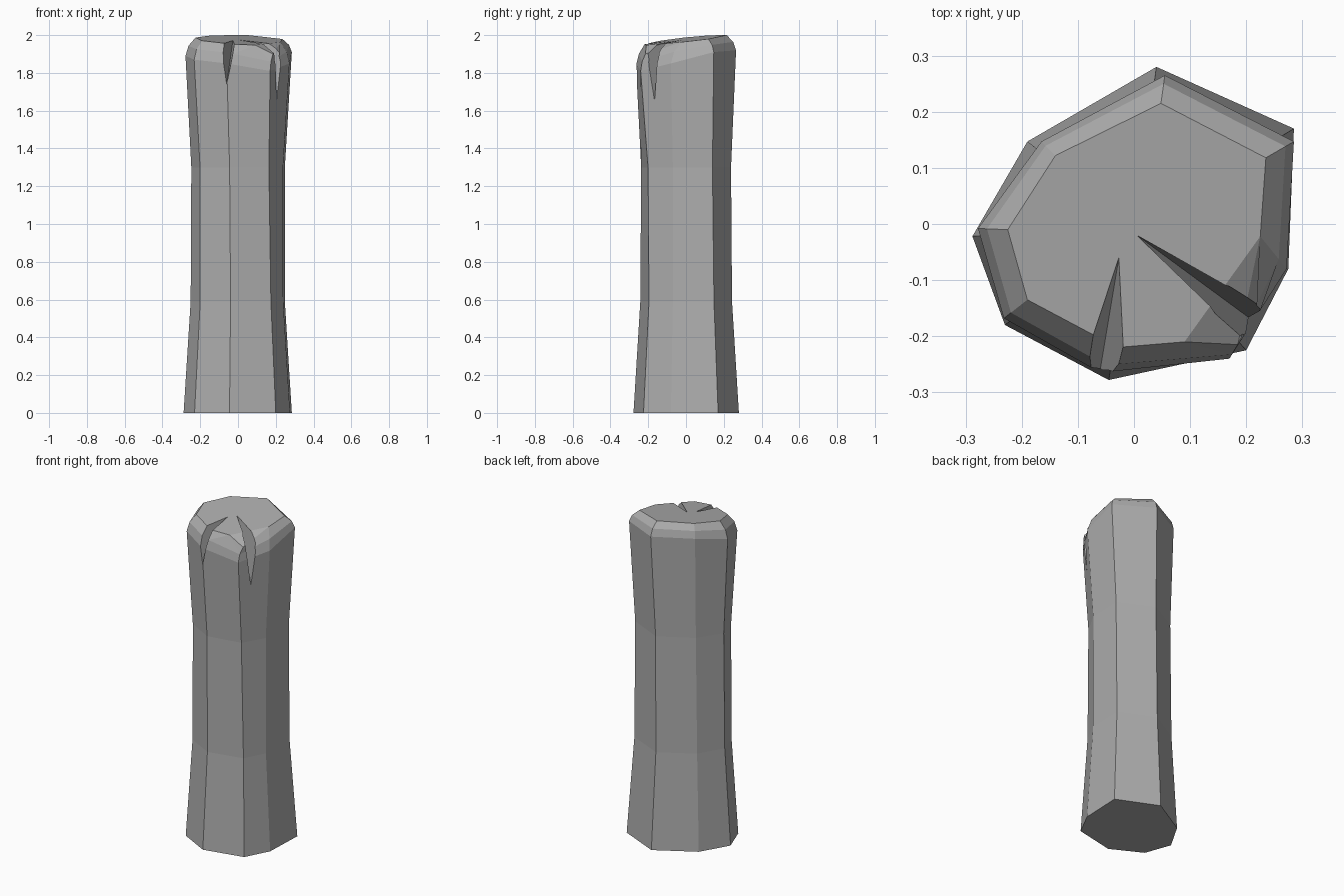
import bpy
import bmesh
from mathutils import Vector

default_cube = bpy.data.objects.get("Cube")
if default_cube:
    bpy.data.objects.remove(default_cube, do_unlink=True)

# Single stone colour
stone = bpy.data.materials.new("stone_grey")
stone.use_nodes = True
stone_colour = (0.42, 0.42, 0.42, 1.0)
stone.diffuse_color = stone_colour
stone.node_tree.nodes["Principled BSDF"].inputs["Base Color"].default_value = stone_colour


def link_mesh(name, bm):
    """Turn a bmesh into a flat shaded stone object."""
    bmesh.ops.recalc_face_normals(bm, faces=bm.faces)
    mesh = bpy.data.meshes.new(name)
    bm.to_mesh(mesh)
    bm.free()
    mesh.materials.append(stone)
    obj = bpy.data.objects.new(name, mesh)
    bpy.context.collection.objects.link(obj)
    return obj


def cap_point(x, y):
    """Point on the gently tilted top plane."""
    return Vector((x, y, 1.977 - 0.05 * x + 0.12 * y))


def at_height(point, z, scale):
    return Vector((point.x * scale, point.y * scale, z))


# Irregular eight-sided outlines: foot, shoulder and cap edge
foot = [Vector((x, y, 0)) for x, y in (
    (0.04, 0.28), (0.285, 0.17), (0.275, -0.08), (0.2, -0.225),
    (-0.045, -0.278), (-0.23, -0.18), (-0.288, -0.022), (-0.19, 0.147))]
shoulder = [Vector(p) for p in (
    (0.055, 0.265, 1.92), (0.285, 0.147, 1.91), (0.272, -0.08, 1.85), (0.17, -0.24, 1.81),
    (-0.06, -0.265, 1.85), (-0.232, -0.168, 1.87), (-0.278, -0.008, 1.89), (-0.165, 0.147, 1.92))]
cap = [cap_point(x, y) for x, y in (
    (0.048, 0.215), (0.235, 0.118), (0.225, -0.022), (0.185, -0.215),
    (-0.03, -0.22), (-0.19, -0.135), (-0.225, -0.01), (-0.14, 0.122))]
chipped = 3
cap[chipped].z = 1.9

# Waisted shaft, then a two-step bevel up to the cap
lower_waist = [at_height(p, 0.59, 0.87) for p in foot]
upper_waist = [at_height(p.lerp(q, 0.4), 1.3, 0.87) for p, q in zip(foot, shoulder)]
bevel = []
for p, q in zip(shoulder, cap):
    mid = p.lerp(q, 0.3)
    mid.z = p.z + (q.z - p.z) * 0.55
    bevel.append(mid)

bm = bmesh.new()
rings = [[bm.verts.new(p) for p in ring]
         for ring in (foot, lower_waist, upper_waist, shoulder, bevel, cap)]
chip_end = bm.verts.new(cap_point(0.09, -0.21))
count = len(foot)
for low, high in zip(rings, rings[1:]):
    for i in range(count):
        j = (i + 1) % count
        if high is rings[-1] and i == chipped:
            bm.faces.new((low[i], low[j], high[j], chip_end))
            bm.faces.new((low[i], chip_end, high[i]))
        else:
            bm.faces.new((low[i], low[j], high[j], high[i]))

# Underside, top and the chipped corner facet
top = rings[-1]
bm.faces.new(rings[0])
bm.faces.new(top[:chipped] + [chip_end] + top[chipped + 1:])
bm.faces.new((top[chipped - 1], top[chipped], chip_end))
pillar = link_mesh("pillar", bm)


def cut_crack(name, tip, keel, bottom, left, right, above):
    """Cut a V-shaped split running over the rim and down the side."""
    hull = bmesh.new()
    for point in (tip, keel, bottom, left, right, above):
        hull.verts.new(point)
    bmesh.ops.convex_hull(hull, input=hull.verts)
    cutter = link_mesh(name, hull)
    cutter.hide_render = True
    cut = pillar.modifiers.new(name, "BOOLEAN")
    cut.operation = "DIFFERENCE"
    cut.solver = "EXACT"
    cut.object = cutter
    bpy.context.view_layer.objects.active = pillar
    bpy.ops.object.modifier_apply(modifier=name)
    bpy.data.objects.remove(cutter, do_unlink=True)


cut_crack("front_crack", cap_point(-0.027, -0.06), (-0.055, -0.24, 1.9),
          (-0.06, -0.258, 1.74), (-0.1, -0.28, 1.95), (-0.015, -0.28, 1.95),
          (-0.06, -0.32, 2.05))
cut_crack("corner_crack", cap_point(0.005, -0.02), (0.2, -0.165, 1.87),
          (0.205, -0.167, 1.65), (0.2, -0.215, 1.93), (0.25, -0.155, 1.94),
          (0.28, -0.23, 2.03))
